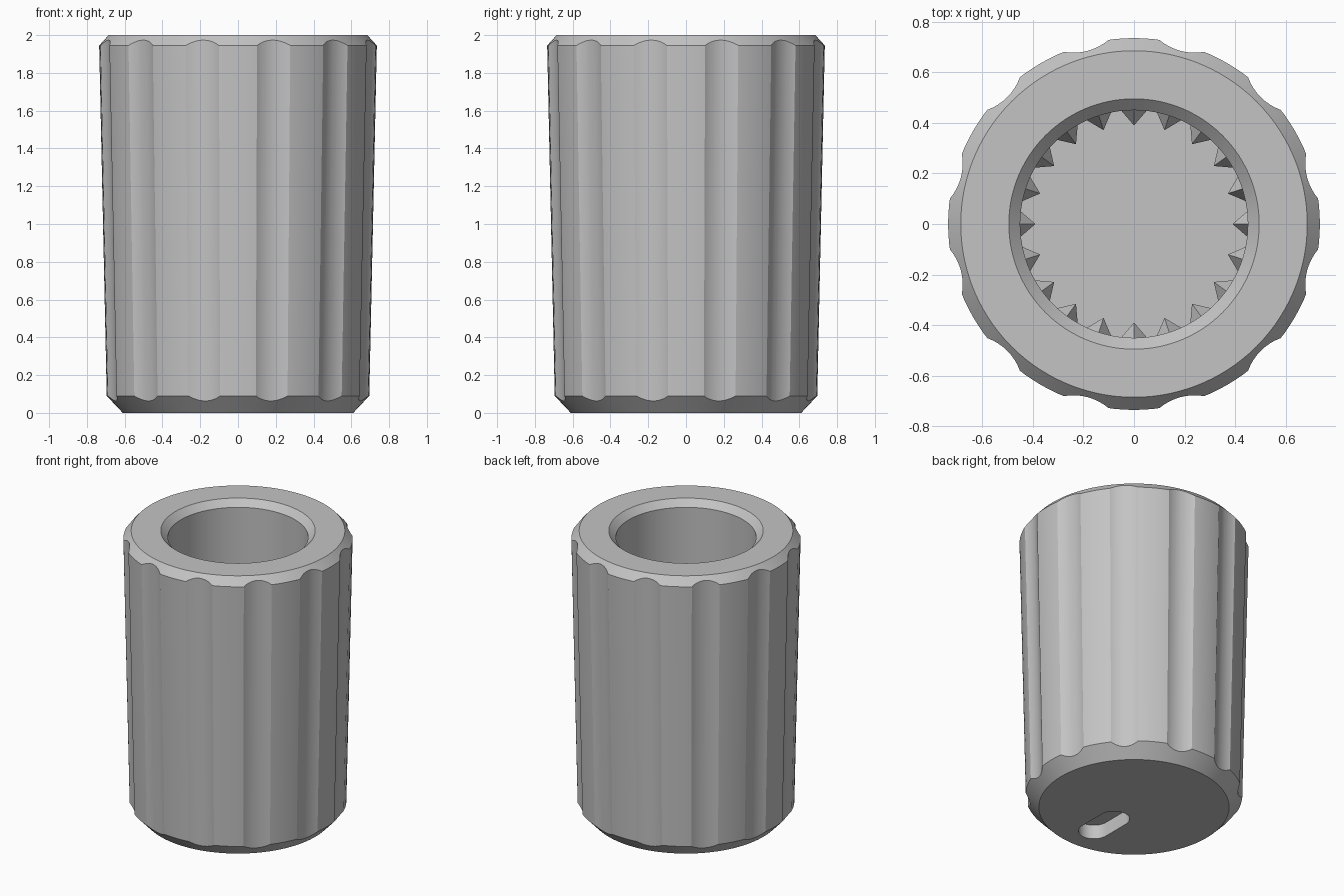
import bpy, bmesh, math
from mathutils import Matrix, Vector

if "Cube" in bpy.data.objects:
    bpy.data.objects.remove(bpy.data.objects["Cube"])

FLOOR = 0.22       # cavity floor height
BORE = 0.45        # cavity radius

grey = bpy.data.materials.new("light_grey")
grey.diffuse_color = (0.55, 0.55, 0.55, 1)
grey.use_nodes = True
grey.node_tree.nodes["Principled BSDF"].inputs["Base Color"].default_value = grey.diffuse_color


def make_object(name, bm):
    bmesh.ops.recalc_face_normals(bm, faces=bm.faces)
    me = bpy.data.meshes.new(name)
    bm.to_mesh(me)
    bm.free()
    me.materials.append(grey)
    ob = bpy.data.objects.new(name, me)
    bpy.context.collection.objects.link(ob)
    return ob


def lathe(name, profile, n=120):
    """Revolve (radius, z) points about z; radius 0 becomes a pole."""
    bm = bmesh.new()
    rings = []
    for r, z in profile:
        rings.append([bm.verts.new((r * math.cos(2 * math.pi * i / n),
                                    r * math.sin(2 * math.pi * i / n), z))
                      for i in range(n)])
    for a, b in zip(rings, rings[1:]):
        for i in range(n):
            j = (i + 1) % n
            bm.faces.new((a[i], a[j], b[j], b[i]))
    bm.faces.new(rings[0])
    bm.faces.new(rings[-1])
    return make_object(name, bm)


def cut(target, cutter):
    mod = target.modifiers.new("cut", 'BOOLEAN')
    mod.operation = 'DIFFERENCE'
    mod.solver = 'EXACT'
    mod.object = cutter
    bpy.context.view_layer.objects.active = target
    bpy.ops.object.modifier_apply(modifier=mod.name)
    bpy.data.objects.remove(cutter, do_unlink=True)


# Tapered sleeve: bevelled base, bevelled rim, deep blind bore
body = lathe("grip_body", [
    (0.61, 0), (0.695, 0.09), (0.735, 1.945), (0.685, 2.0),
    (0.495, 2.0), (BORE, 1.955), (BORE, FLOOR)])

# Twelve shallow flutes that follow the taper
bm = bmesh.new()
R = 0.21
tilt = math.atan(0.0205)
for k in range(12):
    m = (Matrix.Rotation(math.radians(15 + 30 * k), 4, 'Z')
         @ Matrix.Translation((0.689 + R, 0, 1))
         @ Matrix.Rotation(tilt, 4, 'Y'))
    bmesh.ops.create_cone(bm, cap_ends=True, segments=80, radius1=R,
                          radius2=R, depth=2.4, matrix=m)
cut(body, make_object("flute_cutter", bm))

# Blind rounded slot in the base
bm = bmesh.new()
outline = []
for i in range(34):
    end = -0.2 if i < 17 else -0.4
    a = math.pi * (i if i < 17 else i - 1) / 16
    outline.append(bm.verts.new((0.1 * math.cos(a), end + 0.1 * math.sin(a), -0.1)))
face = bm.faces.new(outline)
ext = bmesh.ops.extrude_face_region(bm, geom=[face])
bmesh.ops.translate(bm, vec=(0, 0, 0.2),
                    verts=[v for v in ext["geom"] if isinstance(v, bmesh.types.BMVert)])
cut(body, make_object("slot_cutter", bm))

# Twenty pointed splines with sloping tops inside the bore
bm = bmesh.new()
top = 1.0
for k in range(20):
    rot = Matrix.Rotation(math.radians(18 * k), 3, 'Z')

    def vert(r, y, z):
        return bm.verts.new(rot @ Vector((r, y, z)))
    low = [vert(0.45, -0.052, FLOOR), vert(0.39, 0, FLOOR), vert(0.45, 0.052, FLOOR)]
    high = [vert(0.45, -0.052, top - 0.08), vert(0.39, 0, top - 0.08),
            vert(0.45, 0.052, top - 0.08)]
    apex = vert(0.455, 0, top)
    for i in range(2):
        bm.faces.new((low[i], low[i + 1], high[i + 1], high[i]))
        bm.faces.new((high[i], high[i + 1], apex))
    bm.faces.new((low[2], low[0], high[0], apex, high[2]))
    bm.faces.new(low)
make_object("bore_splines", bm)

# Smooth round surfaces, keep crisp edges
bpy.ops.object.select_all(action='DESELECT')
body.select_set(True)
bpy.context.view_layer.objects.active = body
bpy.ops.object.shade_smooth_by_angle(angle=math.radians(20))
